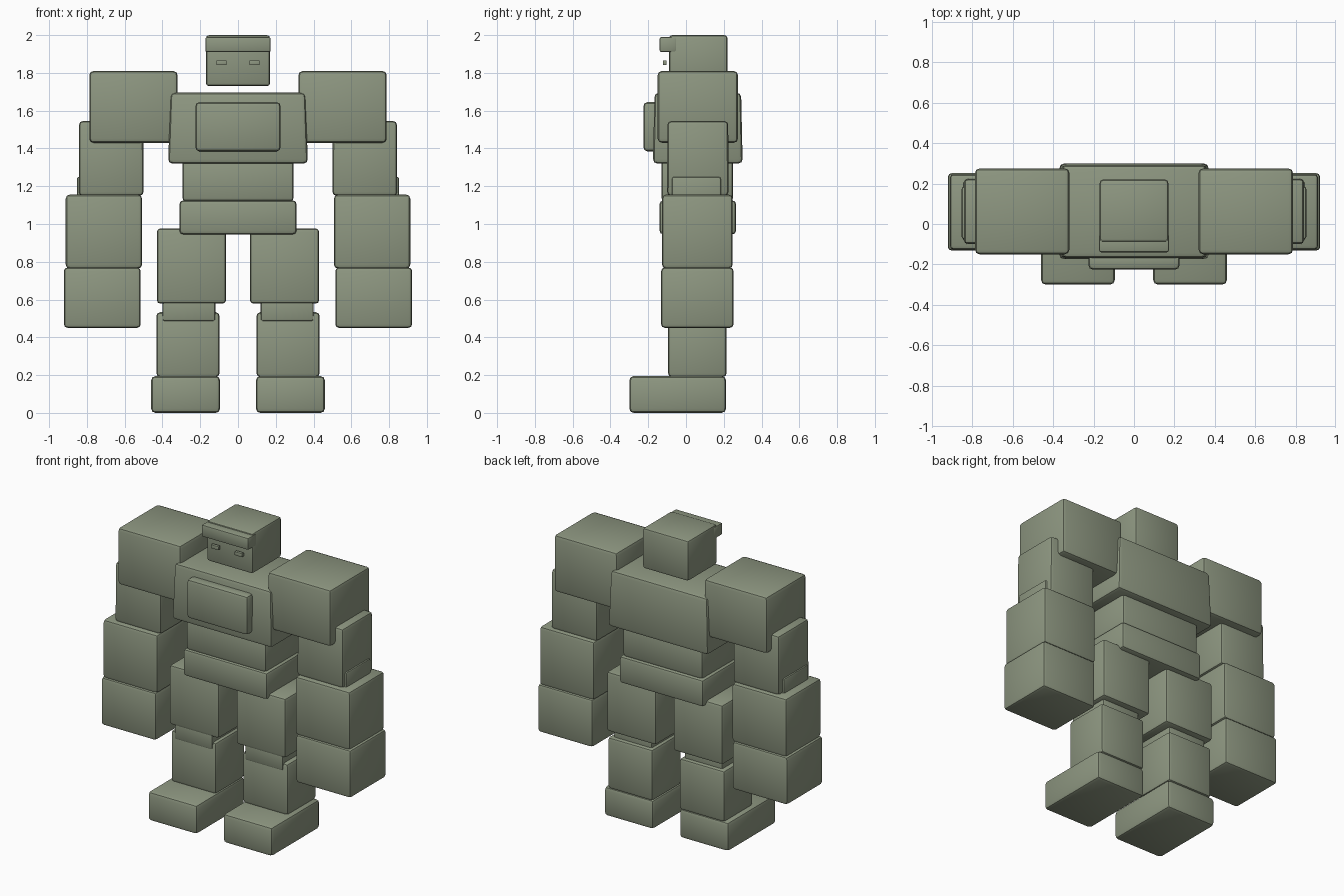
import bpy, bmesh

if "Cube" in bpy.data.objects:
    bpy.data.objects.remove(bpy.data.objects["Cube"])

# One stone-green colour for the whole figure
stone = bpy.data.materials.new("stone_green")
stone.diffuse_color = (0.27, 0.31, 0.22, 1)
stone.use_nodes = True
stone.node_tree.nodes["Principled BSDF"].inputs["Base Color"].default_value = stone.diffuse_color


def block(name, x, y, z, bevel=0.02, taper=1.0):
    """Rounded block between (min, max) bounds; taper scales the top face."""
    bm = bmesh.new()
    bmesh.ops.create_cube(bm, size=1)
    for v in bm.verts:
        if v.co.z > 0:
            v.co.x *= taper
            v.co.y *= taper
        for i, (lo, hi) in enumerate((x, y, z)):
            v.co[i] = (lo + hi) / 2 + v.co[i] * (hi - lo)
    bmesh.ops.bevel(bm, geom=bm.edges[:], offset=bevel, segments=2,
                    profile=0.5, affect='EDGES', clamp_overlap=True)
    bmesh.ops.recalc_face_normals(bm, faces=bm.faces[:])
    mesh = bpy.data.meshes.new(name)
    bm.to_mesh(mesh)
    bm.free()
    mesh.materials.append(stone)
    obj = bpy.data.objects.new(name, mesh)
    bpy.context.collection.objects.link(obj)
    return obj


def pair(name, x, y, z, bevel=0.02, taper=1.0):
    """Same block on both sides of the body."""
    block(name + "_left", x, y, z, bevel, taper)
    block(name + "_right", (-x[1], -x[0]), y, z, bevel, taper)


# Head with overhanging brow and small eyes
block("head", (-0.17, 0.17), (-0.09, 0.22), (1.73, 2.0), 0.017)
block("brow", (-0.173, 0.173), (-0.14, -0.05), (1.91, 1.99), 0.01)
pair("eye", (0.06, 0.115), (-0.122, -0.102), (1.842, 1.866), 0.002)

# Torso
block("chest", (-0.37, 0.37), (-0.175, 0.30), (1.32, 1.695), 0.023, 0.965)
block("chest_plate", (-0.225, 0.225), (-0.225, -0.14), (1.385, 1.645), 0.02)
block("abdomen", (-0.295, 0.295), (-0.13, 0.25), (1.12, 1.34))
block("pelvis", (-0.31, 0.31), (-0.14, 0.265), (0.945, 1.125))

# Arms, from shoulder down to fist
pair("shoulder", (0.32, 0.787), (-0.15, 0.275), (1.43, 1.81), 0.022)
pair("upper_arm", (0.50, 0.843), (-0.10, 0.225), (1.15, 1.545), 0.02, 0.99)
pair("elbow", (0.54, 0.853), (-0.075, 0.185), (1.08, 1.25), 0.012)
pair("forearm", (0.508, 0.912), (-0.127, 0.247), (0.765, 1.155))
pair("fist", (0.515, 0.922), (-0.132, 0.252), (0.45, 0.77))

# Legs, from thigh down to foot
pair("thigh", (0.063, 0.43), (-0.115, 0.23), (0.578, 0.977))
pair("knee", (0.12, 0.40), (-0.103, 0.19), (0.485, 0.62), 0.012)
pair("shin", (0.098, 0.432), (-0.095, 0.215), (0.19, 0.533))
pair("foot", (0.095, 0.46), (-0.30, 0.212), (0.0, 0.195), 0.023)

# Smooth the rounded edges
for obj in bpy.context.scene.objects:
    obj.select_set(True)
    bpy.context.view_layer.objects.active = obj
bpy.ops.object.shade_smooth_by_angle()
